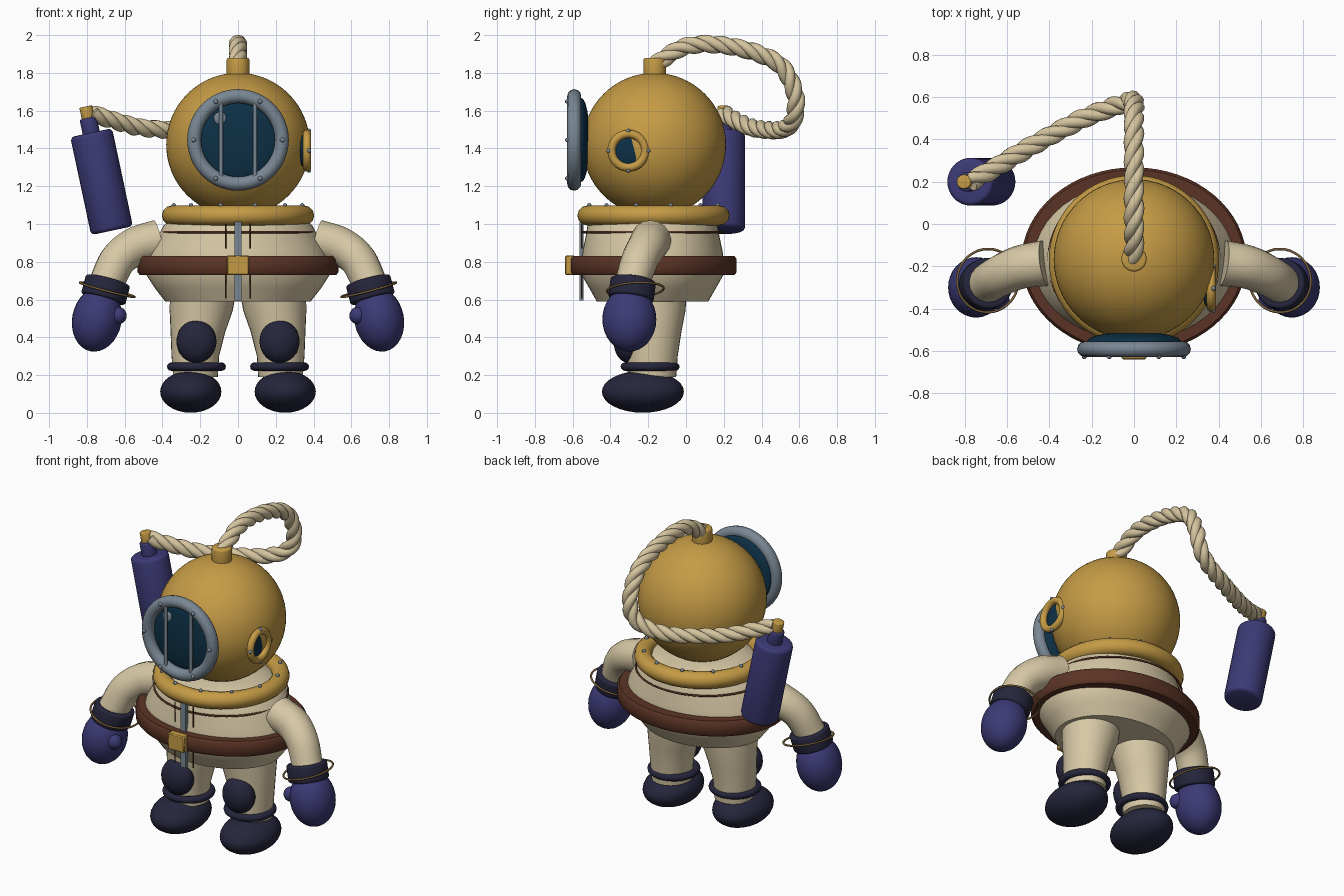
import bpy, math
from mathutils import Vector, Matrix

if "Cube" in bpy.data.objects:
    bpy.data.objects.remove(bpy.data.objects["Cube"])

def mat(name, rgb):
    m = bpy.data.materials.new(name)
    m.diffuse_color = (*rgb, 1)
    m.use_nodes = True
    m.node_tree.nodes["Principled BSDF"].inputs["Base Color"].default_value = m.diffuse_color
    return m

BRASS = mat("brass", (0.56, 0.33, 0.06))
STEEL = mat("steel", (0.19, 0.24, 0.29))
CLOTH = mat("canvas", (0.68, 0.58, 0.38))
ROPE = mat("rope", (0.66, 0.55, 0.34))
NAVY = mat("navy", (0.045, 0.042, 0.18))
DARK = mat("dark_rubber", (0.019, 0.019, 0.046))
LEATHER = mat("leather", (0.105, 0.034, 0.018))
GLASS = mat("glass", (0.004, 0.03, 0.062))
WIRE = mat("wire", (0.2, 0.12, 0.045))
CY = -0.172  # body axis in y

def finish(name, m, angle=40):
    o = bpy.context.object
    o.name = name
    o.data.materials.clear()
    o.data.materials.append(m)
    bpy.ops.object.shade_smooth_by_angle(angle=math.radians(angle))
    return o

def turn(axis):
    return Vector(axis).to_track_quat('Z', 'Y').to_euler()

def ball(name, m, loc, size, rot=(0, 0, 0), seg=32):
    bpy.ops.mesh.primitive_uv_sphere_add(segments=seg, ring_count=seg // 2, location=loc, rotation=rot)
    bpy.context.object.scale = (size,) * 3 if isinstance(size, float) else size
    return finish(name, m, 80)

def ring(name, m, loc, major, minor, axis=(0, 0, 1), scale=(1, 1, 1), seg=48):
    bpy.ops.mesh.primitive_torus_add(location=loc, rotation=turn(axis), major_radius=major,
                                     minor_radius=minor, major_segments=seg, minor_segments=12)
    bpy.context.object.scale = scale
    return finish(name, m, 80)

def rod(name, m, a, b, r, bevel=0.0, seg=32):
    a, b = Vector(a), Vector(b)
    bpy.ops.mesh.primitive_cylinder_add(vertices=seg, radius=r, depth=(b - a).length,
                                        location=(a + b) / 2, rotation=turn(b - a))
    if bevel:
        mod = bpy.context.object.modifiers.new("round", 'BEVEL')
        mod.width, mod.segments = bevel, 3
        mod.limit_method = 'ANGLE'
        bpy.ops.object.modifier_apply(modifier="round")
    return finish(name, m)

def box(name, m, loc, size, bevel=0.0):
    bpy.ops.mesh.primitive_cube_add(size=1, location=loc)
    o = bpy.context.object
    o.scale = size
    bpy.ops.object.transform_apply(location=False, rotation=False)
    if bevel:
        o.modifiers.new("round", 'BEVEL').width = bevel
        bpy.ops.object.modifier_apply(modifier="round")
    return finish(name, m)

def loft(name, m, rings, seg=32):
    """Stack of ellipses (cx, cy, z, rx, ry), capped at both ends."""
    vs, fs = [], []
    for cx, cy, z, rx, ry in rings:
        for i in range(seg):
            t = 2 * math.pi * i / seg
            vs.append((cx + rx * math.cos(t), cy + ry * math.sin(t), z))
    for k in range(len(rings) - 1):
        for i in range(seg):
            j = (i + 1) % seg
            fs.append((k * seg + i, k * seg + j, (k + 1) * seg + j, (k + 1) * seg + i))
    fs.append(tuple(reversed(range(seg))))
    fs.append(tuple(range((len(rings) - 1) * seg, len(rings) * seg)))
    me = bpy.data.meshes.new(name)
    me.from_pydata(vs, [], fs)
    o = bpy.data.objects.new(name, me)
    bpy.context.collection.objects.link(o)
    bpy.ops.object.select_all(action='DESELECT')
    o.select_set(True)
    bpy.context.view_layer.objects.active = o
    return finish(name, m)

def smooth_path(pts, n):
    pts = [Vector(p) for p in pts]
    pts = [2 * pts[0] - pts[1]] + pts + [2 * pts[-1] - pts[-2]]
    out = []
    for k in range(1, len(pts) - 2):
        a, b, c, d = pts[k - 1:k + 3]
        for i in range(n):
            t = i / n
            out.append(0.5 * (2 * b + (c - a) * t + (2 * a - 5 * b + 4 * c - d) * t * t
                              + (3 * b - a - 3 * c + d) * t ** 3))
    return out + [pts[-2]]

def tubes(name, m, lines, r, radii=None, res=4):
    cu = bpy.data.curves.new(name, 'CURVE')
    cu.dimensions, cu.bevel_depth, cu.bevel_resolution, cu.use_fill_caps = '3D', r, res, True
    for line in lines:
        sp = cu.splines.new('POLY')
        sp.points.add(len(line) - 1)
        for i, p in enumerate(line):
            sp.points[i].co = (*p, 1)
            if radii:
                f = i / (len(line) - 1)
                sp.points[i].radius = radii[0] * (1 - f) + radii[1] * f
    o = bpy.data.objects.new(name, cu)
    bpy.context.collection.objects.link(o)
    bpy.ops.object.select_all(action='DESELECT')
    o.select_set(True)
    bpy.context.view_layer.objects.active = o
    bpy.ops.object.convert(target='MESH')
    return finish(name, m, 60)

# Helmet and its rope fitting
ball("helmet", BRASS, (0, -0.168, 1.42), 0.38, seg=64)
rod("helmet_cap", BRASS, (0, -0.165, 1.76), (0, -0.165, 1.88), 0.06, 0.012)

# Front window: glass, rim, bars, rivets
WZ = 1.445
ball("front_glass", GLASS, (0, -0.555, WZ), (0.222, 0.045, 0.222), seg=48)
ring("front_rim", STEEL, (0, -0.592, WZ), 0.232, 0.037, (0, 1, 0))
ball("glass_glint", STEEL, (-0.095, -0.588, 1.56), (0.034, 0.012, 0.034), seg=16)
for x in (-0.09, 0.09):
    rod("window_bar", STEEL, (x, -0.612, WZ - 0.215), (x, -0.612, WZ + 0.215), 0.011, seg=12)
for k in range(6):
    a = k * math.pi / 3
    ball("rim_rivet", STEEL, (0.235 * math.cos(a), -0.627, WZ + 0.235 * math.sin(a)), 0.013, seg=10)

# Side window
ball("side_glass", GLASS, (0.345, -0.305, 1.388), (0.02, 0.085, 0.085))
ring("side_rim", BRASS, (0.365, -0.305, 1.388), 0.089, 0.022, (1, 0, 0))
for k in range(4):
    a = k * math.pi / 2
    ball("side_rivet", STEEL, (0.376, -0.305 + 0.105 * math.cos(a), 1.388 + 0.105 * math.sin(a)), 0.012, seg=10)

# Collar with rivets
ring("collar", BRASS, (0, CY, 1.045), 0.35, 0.053, seg=64)
for k in range(12):
    a = (k + 0.5) * math.pi / 6
    ball("collar_rivet", STEEL, (0.352 * math.cos(a), CY + 0.352 * math.sin(a), 1.099), 0.012, seg=10)

# Suit body
loft("torso", CLOTH, [(0, CY - .005, z, rx, ry) for z, rx, ry in (
    (0.59, 0.385, 0.295), (0.66, 0.44, 0.335), (0.73, 0.485, 0.375), (0.79, 0.49, 0.38),
    (0.86, 0.465, 0.37), (0.93, 0.425, 0.355), (0.99, 0.395, 0.345), (1.04, 0.34, 0.32), (1.08, 0.2, 0.2))], 48)
ring("chest_seam", LEATHER, (0, CY, 0.957), 0.405, 0.006, scale=(1, 0.92, 1))

# Belt: flat-sided oval hoop with rounded edges
belt = loft("belt", LEATHER, [(0, CY, z, 0.532 - d, 0.44 - d) for z, d in (
    (0.73, 0.05), (0.73, 0.012), (0.745, 0), (0.815, 0), (0.83, 0.012), (0.83, 0.05))], 64)
box("buckle", BRASS, (0, -0.615, 0.782), (0.118, 0.05, 0.105), 0.006)

# Zip and stitch lines
box("zip", STEEL, (0, -0.553, 0.803), (0.038, 0.022, 0.415))
for x in (-0.066, 0.066):
    for z in (0.935, 0.67):
        rod("stitch", LEATHER, (x, -0.552, z - 0.065), (x, -0.552, z + 0.065), 0.004, seg=8)

for s, side in ((-1, "left"), (1, "right")):
    # Leg, ankle band, boot, knee patch
    loft(side + "_leg", CLOTH, [(s * x, y, z, rx, ry) for x, y, z, rx, ry in (
        (0.225, -0.18, 0.19, 0.118, 0.128), (0.226, -0.178, 0.3, 0.126, 0.134),
        (0.212, -0.172, 0.43, 0.145, 0.148), (0.195, -0.168, 0.54, 0.167, 0.165), (0.185, -0.17, 0.64, 0.175, 0.175))])
    ring(side + "_ankle_band", DARK, (s * 0.22, -0.19, 0.245), 0.134, 0.022)
    ball(side + "_boot", DARK, (s * 0.25, -0.228, 0.112), (0.162, 0.217, 0.111))
    ball(side + "_knee_patch", DARK, (s * 0.22, -0.305, 0.378), (0.106, 0.078, 0.113))
    # Arm, cuff, wire ring, mitten, thumb
    path = smooth_path([(s * x, y, z) for x, y, z in (
        (0.42, -0.185, 0.915), (0.54, -0.205, 0.882), (0.635, -0.245, 0.81), (0.70, -0.285, 0.68))], 8)
    tubes(side + "_arm", CLOTH, [path], 0.1, (1.08, 0.92), 6)
    ax = Vector((s * 0.25, -0.12, -0.95)).normalized()
    c = Vector((s * 0.70, -0.285, 0.655))
    rod(side + "_cuff", DARK, c - ax * 0.05, c + ax * 0.055, 0.121, 0.012)
    ring(side + "_wire_ring", WIRE, (s * 0.692, -0.268, 0.652), 0.15, 0.006, (s * 0.25, 0.05, -0.95))
    ball(side + "_mitten", NAVY, (s * 0.747, -0.30, 0.495), (0.131, 0.143, 0.172), (0, -s * 0.2, 0))
    ball(side + "_thumb", NAVY, (s * 0.635, -0.36, 0.515), 0.046, seg=20)

# Air tank, tilted sideways
base, up = Vector((-0.667, 0.2, 0.965)), Vector((-0.208, 0, 0.978))
rod("air_tank", NAVY, base, base + up * 0.53, 0.113, 0.022)
rod("tank_neck", NAVY, base + up * 0.5, base + up * 0.61, 0.046, 0.01)
rod("tank_valve", BRASS, base + up * 0.6, base + up * 0.672, 0.034, 0.006)

# Air hose: three strands twisted about one path
path = smooth_path([(0, -0.165, 1.84), (0, -0.09, 1.895), (0, 0, 1.94), (0, 0.135, 1.952), (0, 0.335, 1.918),
                    (0, 0.5, 1.84), (0, 0.575, 1.7), (-0.025, 0.578, 1.59), (-0.11, 0.55, 1.525),
                    (-0.26, 0.49, 1.497), (-0.5, 0.36, 1.508), (-0.65, 0.27, 1.545), (-0.775, 0.2, 1.585)], 14)
strands = [[], [], []]
normal, dist = Vector((1, 0, 0)), 0.0
for i, p in enumerate(path):
    tan = (path[min(i + 1, len(path) - 1)] - path[max(i - 1, 0)]).normalized()
    normal = (normal - tan * normal.dot(tan)).normalized()
    if i:
        dist += (p - path[i - 1]).length
    for k in range(3):
        a = 2 * math.pi * (dist / 0.27 + k / 3)
        strands[k].append(p + Matrix.Rotation(a, 3, tan) @ normal * 0.022)
tubes("air_hose", ROPE, strands, 0.027, res=3)
